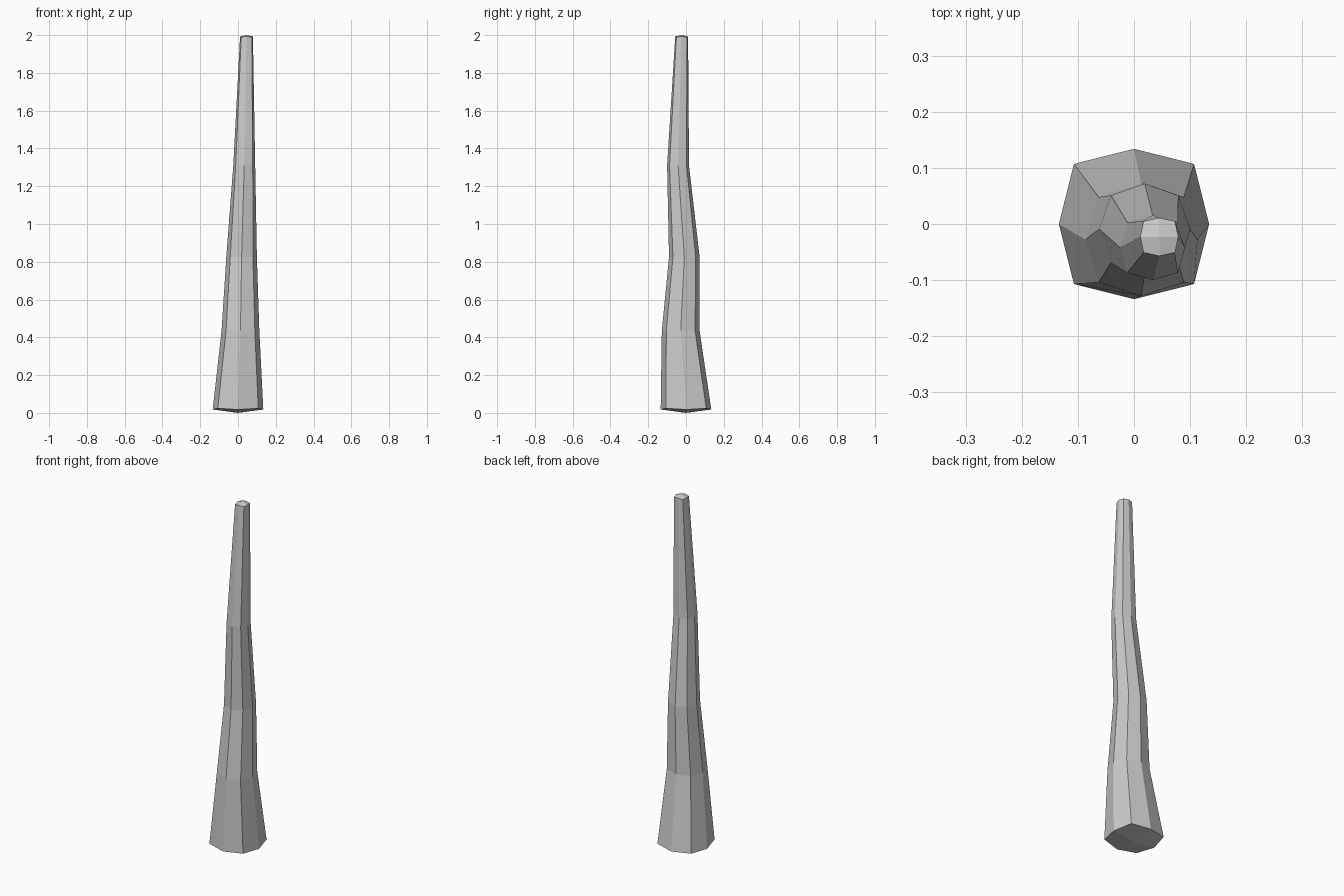
import bpy, bmesh, math

if "Cube" in bpy.data.objects:
    bpy.data.objects.remove(bpy.data.objects["Cube"])

# centre x, centre y, height, side radius, corner offset, corner height shift
rings = [
    (0.000, 0.000, 0.018, 0.134, 0.107, 0.006),
    (0.013, -0.028, 0.435, 0.100, 0.076, 0.0),
    (0.019, -0.009, 0.825, 0.081, 0.060, 0.0),
    (0.033, -0.042, 1.310, 0.058, 0.045, 0.0),
    (0.045, -0.023, 1.993, 0.034, 0.028, -0.004),
]

bm = bmesh.new()


def make_ring(cx, cy, z, side, corner, shift):
    verts = []
    for i in range(8):
        a = i * math.pi / 4
        is_corner = i % 2 == 1
        r = corner * math.sqrt(2) if is_corner else side
        verts.append(bm.verts.new((cx + r * math.cos(a), cy + r * math.sin(a),
                                   z + (shift if is_corner else 0))))
    return verts


def cap(ring, centre):
    # four quads meeting at a slightly domed centre
    c = bm.verts.new(centre)
    for i in range(0, 8, 2):
        bm.faces.new((c, ring[i], ring[i + 1], ring[(i + 2) % 8]))


# Tapering, bent eight-sided trunk
loops = [make_ring(*r) for r in rings]
for a, b in zip(loops, loops[1:]):
    for i in range(8):
        j = (i + 1) % 8
        bm.faces.new((a[i], a[j], b[j], b[i]))
cap(loops[0], (0, 0, 0))
cap(loops[-1], (0.045, -0.023, 2.0))
bmesh.ops.recalc_face_normals(bm, faces=bm.faces)

mesh = bpy.data.meshes.new("trunk")
bm.to_mesh(mesh)
bm.free()
trunk = bpy.data.objects.new("trunk", mesh)
bpy.context.collection.objects.link(trunk)
